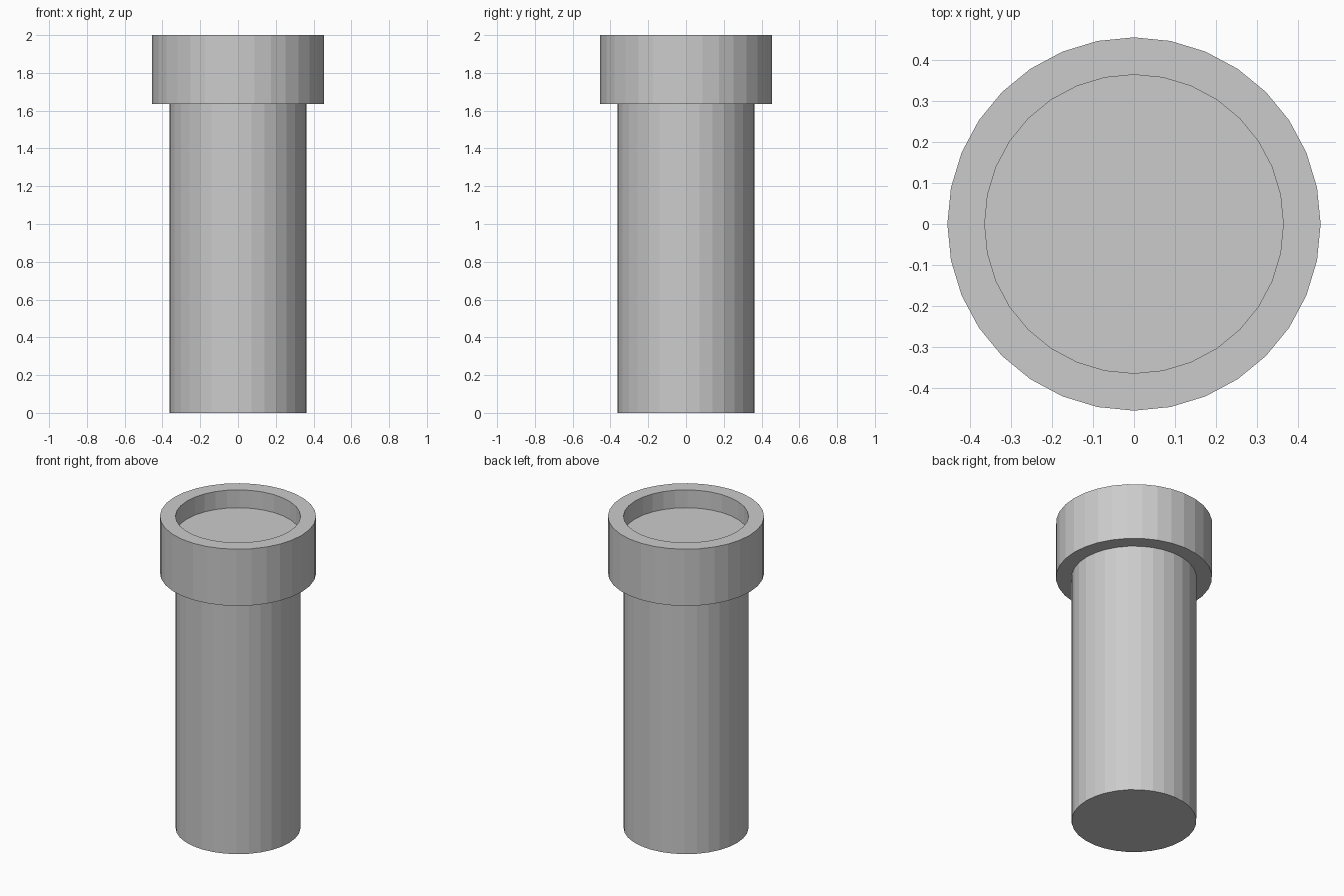
import bpy, bmesh
from math import cos, sin, pi

if "Cube" in bpy.data.objects:
    bpy.data.objects.remove(bpy.data.objects["Cube"])

SIDES = 32
R_SHAFT, R_COLLAR = 0.3636, 0.4545


def lathe(name, profile):
    """Revolve (radius, z) points into a flat-faceted solid, capped at both ends."""
    bm = bmesh.new()
    rings = [[bm.verts.new((r * cos(2 * pi * i / SIDES), r * sin(2 * pi * i / SIDES), z))
              for i in range(SIDES)] for r, z in profile]
    for low, high in zip(rings, rings[1:]):
        for i in range(SIDES):
            j = (i + 1) % SIDES
            bm.faces.new((low[i], low[j], high[j], high[i]))
    bm.faces.new(rings[0][::-1])
    bm.faces.new(rings[-1])
    bmesh.ops.recalc_face_normals(bm, faces=bm.faces[:])
    mesh = bpy.data.meshes.new(name)
    bm.to_mesh(mesh)
    bm.free()
    obj = bpy.data.objects.new(name, mesh)
    bpy.context.collection.objects.link(obj)
    return obj


# Pipe: straight shaft, wide collar, shallow recessed floor in the mouth
lathe("pipe", [
    (R_SHAFT, 0), (R_SHAFT, 1.636),
    (R_COLLAR, 1.636), (R_COLLAR, 2.0),
    (R_SHAFT, 2.0), (R_SHAFT, 1.885),
])
